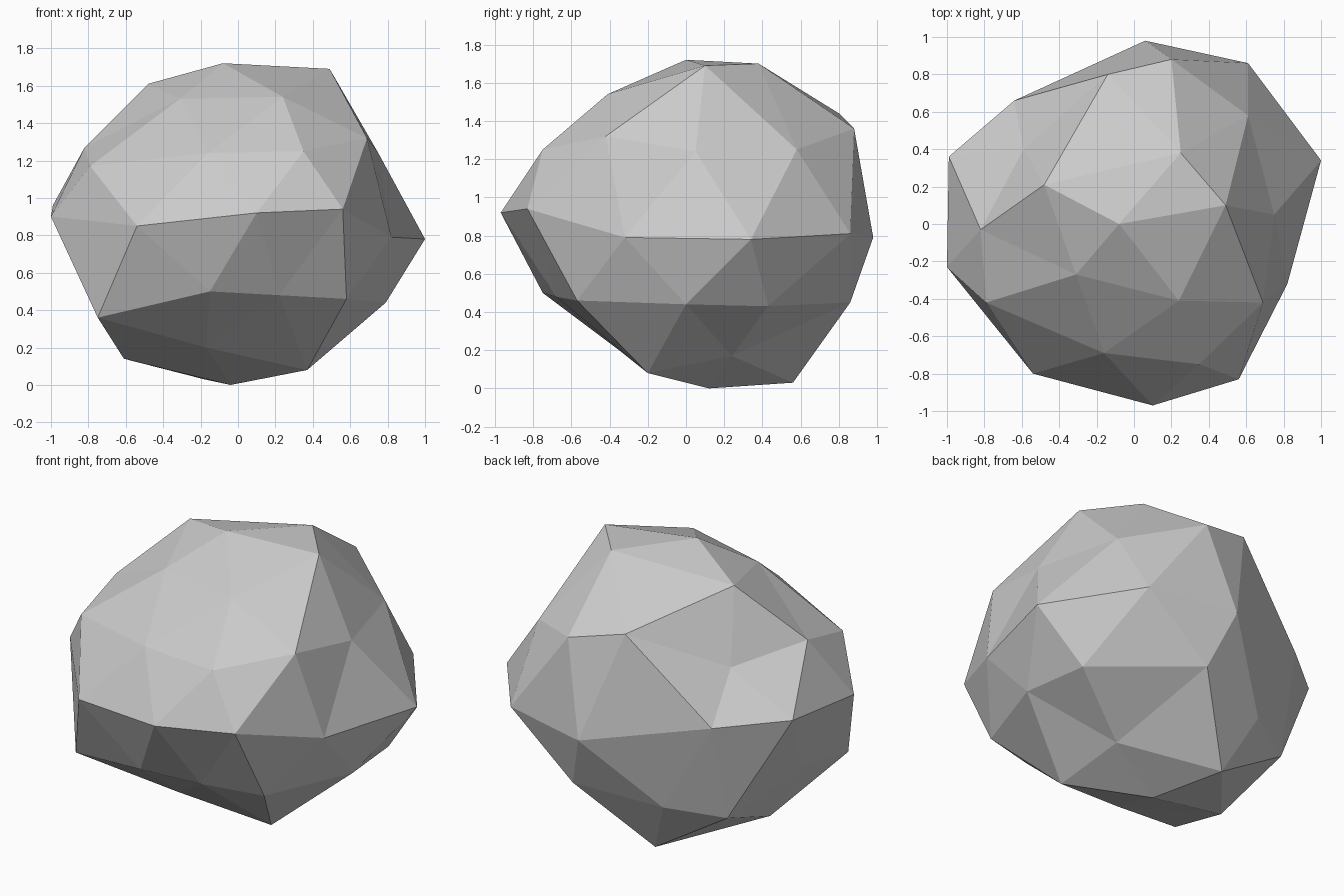
import bpy
import math

# Remove the default cube only
default_cube = bpy.data.objects.get("Cube")
if default_cube:
    bpy.data.objects.remove(default_cube, do_unlink=True)


def flat_material(name, colour):
    material = bpy.data.materials.new(name)
    material.use_nodes = True
    material.diffuse_color = colour
    shader = next(n for n in material.node_tree.nodes if n.type == "BSDF_PRINCIPLED")
    shader.inputs["Base Color"].default_value = colour
    shader.inputs["Roughness"].default_value = 0.9
    return material


def turn_angle(vertex):
    """Angle around the vertical axis, starting just before +x."""
    return (math.atan2(vertex.co.y, vertex.co.x) + 0.1) % math.tau


def ring_of(vertices, low, high):
    """Vertices of one level of the round blank, ordered around the axis."""
    return sorted((v for v in vertices if low < v.co.z <= high), key=turn_angle)


# Chiselled corners of the boulder, ring by ring from crown to base (hundredths)
CROWN = [(-8, 0, 172)]
SHOULDER = [(49, 10, 169), (25, 38, 170), (-48, 21, 161), (-31, -27, 153), (24, -41, 154)]
UPPER_SIDE = [
    (75, 5, 124), (61, 58, 125), (20, 88, 136), (-14, 80, 144), (-59, 40, 120),
    (-82, -3, 127), (-79, -42, 117), (-16, -69, 124), (35, -75, 125), (69, -42, 132),
]
GIRTH = [
    (100, 34, 78), (61, 86, 81), (6, 98, 79), (-64, 66, 93), (-99, 36, 96),
    (-100, -23, 90), (-54, -80, 85), (10, -97, 92), (56, -83, 94), (82, -32, 79),
]
LOWER_SIDE = [
    (79, 0, 44), (74, 43, 43), (18, 86, 45), (-33, 70, 37), (-65, 52, 32),
    (-80, 0, 48), (-75, -53, 36), (-15, -75, 50), (22, -68, 48), (58, -57, 46),
]
FOOT = [(33, 24, 17), (-18, 56, 3), (-61, 4, 14), (-17, -35, 20), (37, -20, 8)]
BASE = [(-4, 12, 0)]

# Heights on the unit sphere that separate its rings
LEVELS = [2, 0.95, 0.7, 0.2, -0.2, -0.7, -0.95, -2]

# Round blank
bpy.ops.mesh.primitive_ico_sphere_add(subdivisions=2, radius=1, location=(0, 0, 0))
boulder = bpy.context.object
boulder.name = "boulder"
boulder.data.name = "boulder_mesh"

# Find every ring before anything moves, then chisel the rings into shape
shapes = [CROWN, SHOULDER, UPPER_SIDE, GIRTH, LOWER_SIDE, FOOT, BASE]
rings = [ring_of(boulder.data.vertices, low, high) for high, low in zip(LEVELS, LEVELS[1:])]
for ring, shape in zip(rings, shapes):
    for vertex, corner in zip(ring, shape):
        vertex.co = [value / 100 for value in corner]

# Flat facets in a single stone colour
for face in boulder.data.polygons:
    face.use_smooth = False
boulder.data.materials.append(flat_material("grey_stone", (0.6, 0.6, 0.6, 1)))
boulder.data.update()
